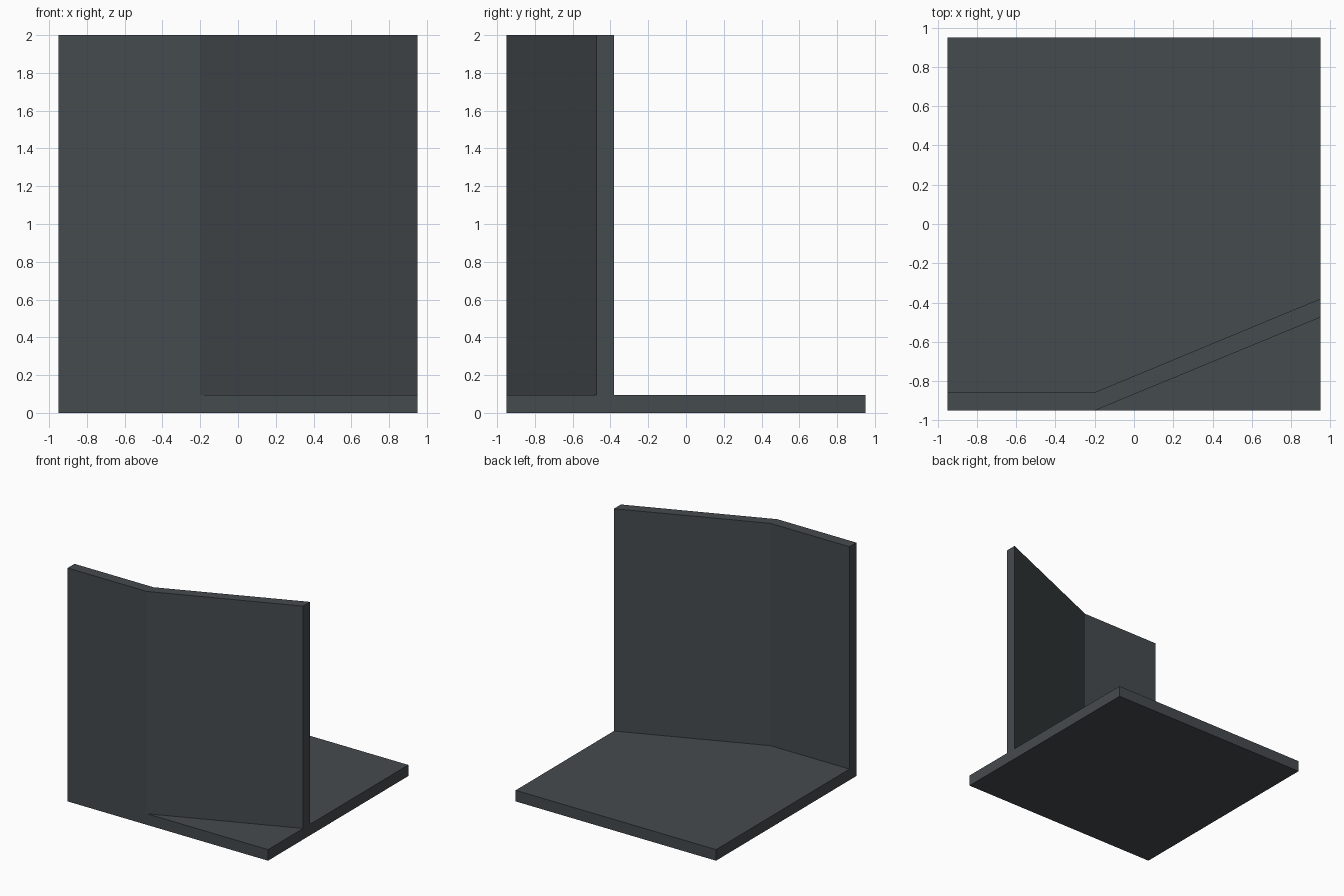
import bpy, bmesh

if "Cube" in bpy.data.objects:
    bpy.data.objects.remove(bpy.data.objects["Cube"])

BASE_TOP, WALL_TOP = 0.095, 2.0

mat = bpy.data.materials.new("dark slate grey")
mat.diffuse_color = (0.060, 0.069, 0.075, 1.0)
mat.use_nodes = True
mat.node_tree.nodes["Principled BSDF"].inputs["Base Color"].default_value = mat.diffuse_color

bm = bmesh.new()

# plan points: square corners and the two bends of the wall
pts = {
    "left_front": (-0.95, -0.95), "bend_front": (-0.2, -0.95),
    "right_front": (0.95, -0.95), "right_outer": (0.95, -0.475),
    "right_inner": (0.95, -0.38), "right_back": (0.95, 0.95),
    "left_back": (-0.95, 0.95), "left_inner": (-0.95, -0.857),
    "bend_inner": (-0.2, -0.857),
}
top = {k: bm.verts.new((x, y, BASE_TOP)) for k, (x, y) in pts.items()}
low = {k: bm.verts.new((x, y, 0)) for k, (x, y) in pts.items() if "bend_inner" != k}


def face(names, verts):
    return bm.faces.new([verts[n] for n in names])


# base slab: floor behind the wall, triangular ledge in front, underside
face(["right_inner", "right_back", "left_back", "left_inner", "bend_inner"], top)
face(["bend_front", "right_front", "right_outer"], top)
rim = list(low)
face(rim[::-1], low)
for a, b in zip(rim, rim[1:] + rim[:1]):
    bm.faces.new([low[a], low[b], top[b], top[a]])

# bent wall rising from its footprint on the slab
foot = face(["left_front", "bend_front", "right_outer",
             "right_inner", "bend_inner", "left_inner"], top)
ext = bmesh.ops.extrude_discrete_faces(bm, faces=[foot])
for v in ext["faces"][0].verts:
    v.co.z = WALL_TOP
bmesh.ops.remove_doubles(bm, verts=bm.verts[:], dist=1e-5)
bmesh.ops.recalc_face_normals(bm, faces=bm.faces[:])

mesh = bpy.data.meshes.new("base_with_bent_wall")
bm.to_mesh(mesh)
bm.free()
mesh.materials.append(mat)
obj = bpy.data.objects.new("base_with_bent_wall", mesh)
bpy.context.collection.objects.link(obj)
